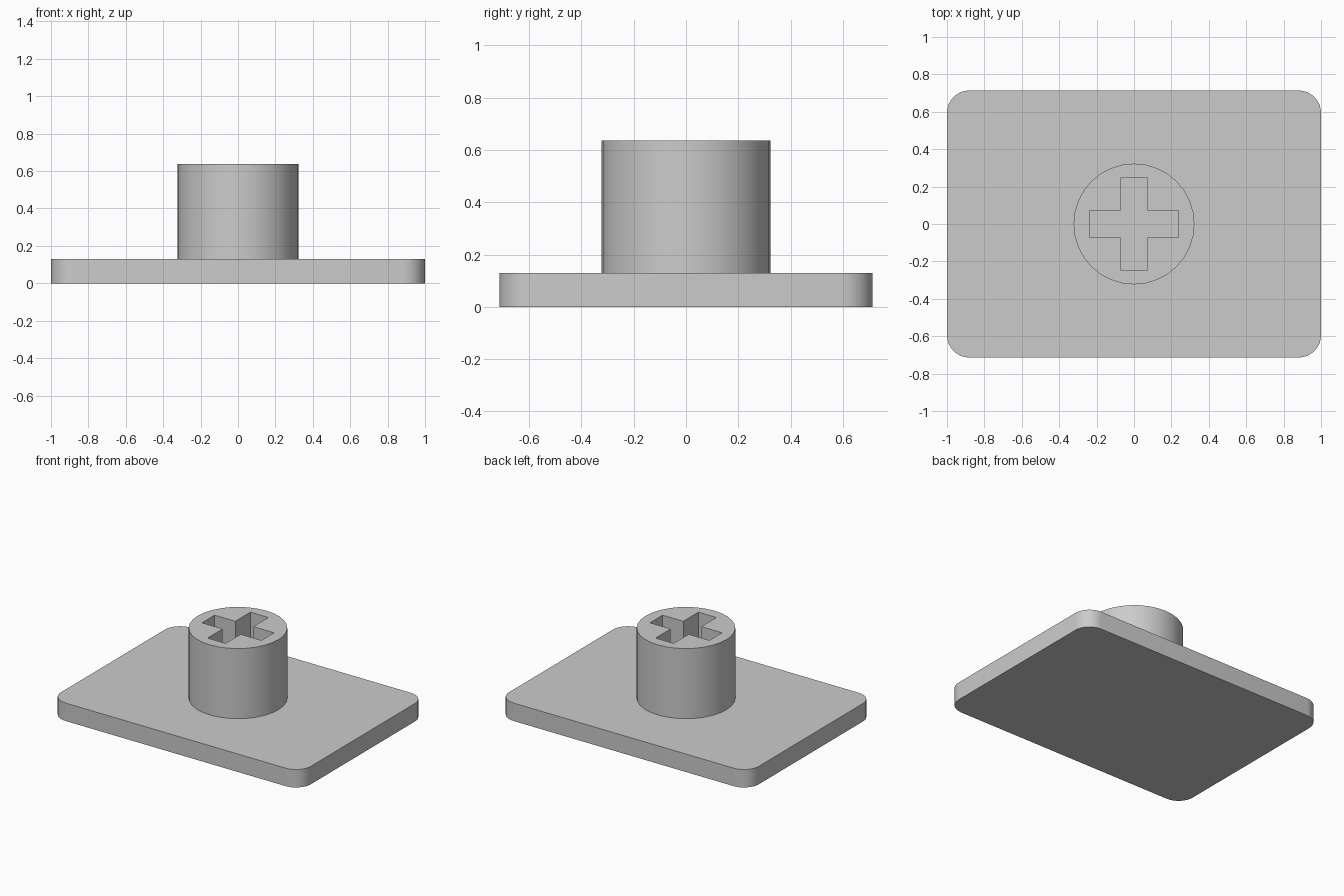
import bpy
import bmesh
from math import cos, sin, pi, radians

if "Cube" in bpy.data.objects:
    bpy.data.objects.remove(bpy.data.objects["Cube"], do_unlink=True)

PLATE_TOP, STEM_TOP = 0.13, 0.637

grey = bpy.data.materials.new("plain grey")
grey.use_nodes = True
colour = (0.6, 0.6, 0.6, 1)
grey.diffuse_color = colour
grey.node_tree.nodes["Principled BSDF"].inputs["Base Color"].default_value = colour


def arc(cx, cy, radius, start, sweep, count):
    return [(cx + radius * cos(start + sweep * i / count),
             cy + radius * sin(start + sweep * i / count)) for i in range(count + 1)]


def extruded(name, loops, bottom, top, floor=True):
    """Fill the outline loops (outer first, then holes) and extrude them upward."""
    bm = bmesh.new()
    edges = []
    for loop in loops:
        verts = [bm.verts.new((x, y, bottom)) for x, y in loop]
        edges += [bm.edges.new((v, verts[i - 1])) for i, v in enumerate(verts)]
    if len(loops) == 1:
        bm.faces.new(verts)
    else:
        bmesh.ops.triangle_fill(bm, use_beauty=True, edges=edges)
    base = list(bm.faces)
    result = bmesh.ops.extrude_face_region(bm, geom=base, use_keep_orig=True)
    moved = [g for g in result["geom"] if isinstance(g, bmesh.types.BMVert)]
    bmesh.ops.translate(bm, verts=moved, vec=(0, 0, top - bottom))
    bmesh.ops.recalc_face_normals(bm, faces=bm.faces)
    mesh = bpy.data.meshes.new(name)
    bm.to_mesh(mesh)
    bm.free()
    mesh.materials.append(grey)
    obj = bpy.data.objects.new(name, mesh)
    bpy.context.collection.objects.link(obj)
    bpy.ops.object.select_all(action="DESELECT")
    obj.select_set(True)
    bpy.context.view_layer.objects.active = obj
    bpy.ops.object.shade_smooth_by_angle(angle=radians(30))
    return obj


# Base plate with rounded corners
half_x, half_y, radius = 1.0, 0.714, 0.12
corners = [(1, 1), (-1, 1), (-1, -1), (1, -1)]
plate = []
for i, (sx, sy) in enumerate(corners):
    plate += arc(sx * (half_x - radius), sy * (half_y - radius), radius, i * pi / 2, pi / 2, 8)
extruded("base_plate", [plate], 0, PLATE_TOP)

# Round stem with a cross-shaped socket reaching down to the plate
circle = arc(0, 0, 0.323, 0, 2 * pi, 32)[:-1]
reach_x, reach_y, bar = 0.238, 0.245, 0.072
cross = []
for i, (sx, sy) in enumerate(corners):
    notch = [(reach_x * sx, bar * sy), (bar * sx, bar * sy), (bar * sx, reach_y * sy)]
    cross += notch if i % 2 == 0 else notch[::-1]
extruded("socket_stem", [circle, cross], PLATE_TOP, STEM_TOP)
